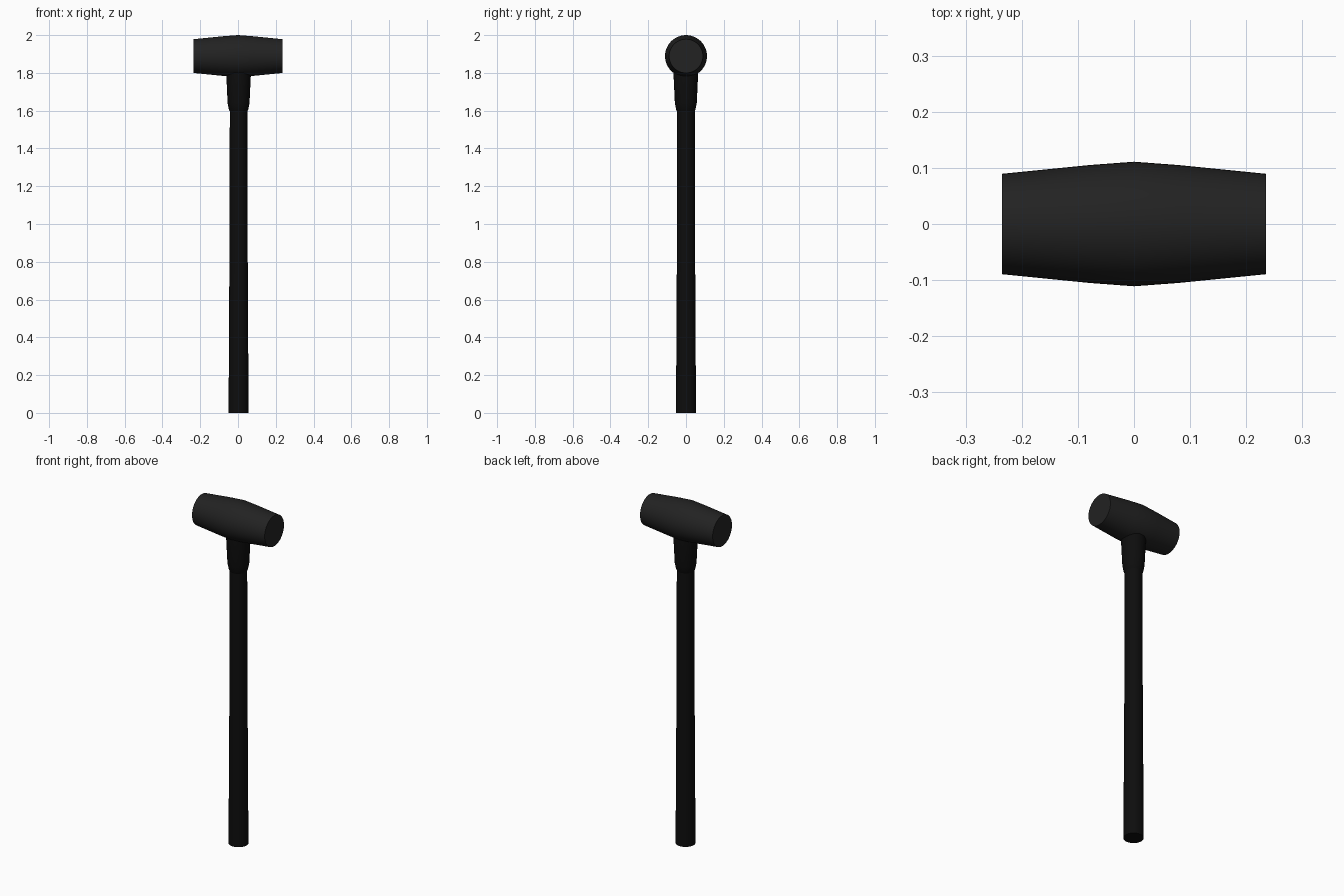
import bpy, math

if "Cube" in bpy.data.objects:
    bpy.data.objects.remove(bpy.data.objects["Cube"])

SEGMENTS = 48


def material(name, rgb):
    mat = bpy.data.materials.new(name)
    mat.diffuse_color = (*rgb, 1)
    mat.use_nodes = True
    mat.node_tree.nodes["Principled BSDF"].inputs["Base Color"].default_value = mat.diffuse_color
    return mat


def lathe(name, profile, mat, location, rotation=(0, 0, 0)):
    """Closed solid of revolution about local z from (radius, z) points."""
    verts, faces = [], []
    for r, z in profile:
        for i in range(SEGMENTS):
            a = 2 * math.pi * i / SEGMENTS
            verts.append((r * math.cos(a), r * math.sin(a), z))
    for k in range(len(profile) - 1):
        for i in range(SEGMENTS):
            j = (i + 1) % SEGMENTS
            b, t = k * SEGMENTS, (k + 1) * SEGMENTS
            faces.append((b + i, b + j, t + j, t + i))
    faces.append(tuple(reversed(range(SEGMENTS))))
    faces.append(tuple(range(len(verts) - SEGMENTS, len(verts))))
    mesh = bpy.data.meshes.new(name)
    mesh.from_pydata(verts, [], faces)
    mesh.materials.append(mat)
    obj = bpy.data.objects.new(name, mesh)
    bpy.context.collection.objects.link(obj)
    obj.location, obj.rotation_euler = location, rotation
    bpy.ops.object.select_all(action='DESELECT')
    obj.select_set(True)
    bpy.context.view_layer.objects.active = obj
    bpy.ops.object.shade_smooth_by_angle(angle=math.radians(30))
    return obj


iron = material("dark_iron", (0.016, 0.016, 0.016))
grip = material("black_grip", (0.004, 0.004, 0.004))

# Barrel-shaped head lying along x, mirrored about its middle
half = [(0.0895, 0.235), (0.105, 0.08), (0.111, 0.0)]
head_profile = [(r, -x) for r, x in half] + [(r, x) for r, x in reversed(half[:-1])]
lathe("hammer_head", head_profile, iron, (0, 0, 1.889), (0, math.pi / 2, 0))

# Long handle, slightly thicker towards the bottom
lathe("handle", [(0.053, 0), (0.0475, 1.0), (0.0465, 1.62)], grip, (0.003, 0, 0))

# Flared collar joining handle and head
lathe("collar", [(0.047, 1.597), (0.051, 1.605), (0.058, 1.64), (0.065, 1.79), (0.065, 1.84)],
      grip, (0.003, -0.001, 0))
